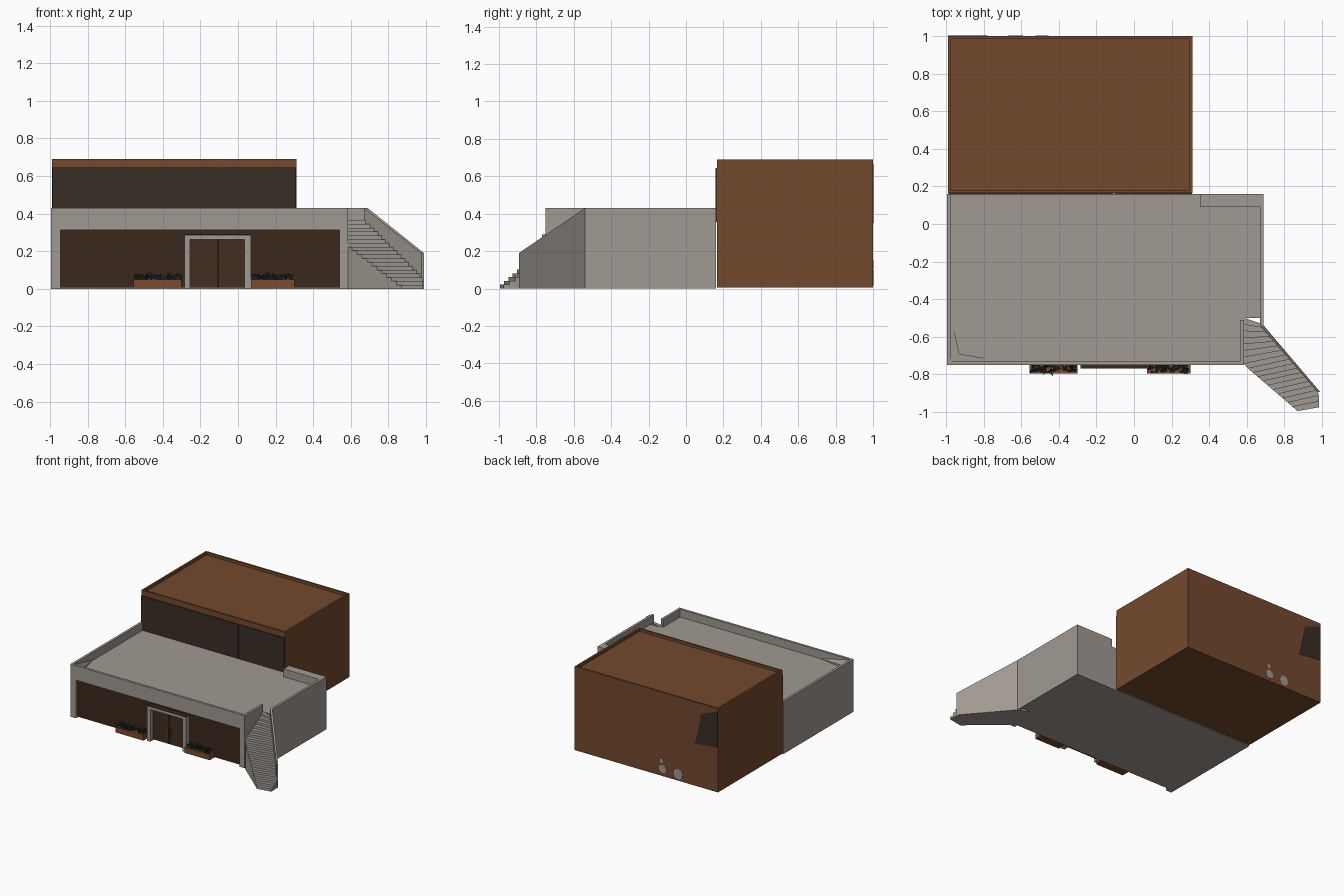
import bpy, bmesh, math, random
from mathutils import Matrix, Vector

if "Cube" in bpy.data.objects:
    bpy.data.objects.remove(bpy.data.objects["Cube"])

random.seed(4)


def material(name, rgb):
    m = bpy.data.materials.new(name)
    m.diffuse_color = (*rgb, 1)
    m.use_nodes = True
    m.node_tree.nodes["Principled BSDF"].inputs["Base Color"].default_value = m.diffuse_color
    return m


PLASTER = material("grey_plaster", (0.35, 0.32, 0.285))
RUST = material("rust_brown", (0.175, 0.066, 0.027))
GLASS = material("dark_glazing", (0.042, 0.026, 0.019))
PANEL = material("dark_wood", (0.042, 0.021, 0.012))
DOOR = material("door_wood", (0.055, 0.026, 0.014))
CLAY = material("planter_clay", (0.21, 0.068, 0.025))
LEAF = material("dull_leaf", (0.038, 0.045, 0.042))


def finish(name, bm, mat):
    bmesh.ops.recalc_face_normals(bm, faces=bm.faces)
    me = bpy.data.meshes.new(name)
    bm.to_mesh(me)
    bm.free()
    me.materials.append(mat)
    ob = bpy.data.objects.new(name, me)
    bpy.context.collection.objects.link(ob)
    return ob


def add_prism(bm, pts, z0, z1):
    """Footprint raised from z0 to z1 (one height or one per corner)."""
    tops = z1 if isinstance(z1, (list, tuple)) else [z1] * len(pts)
    low = [bm.verts.new((x, y, z0)) for x, y in pts]
    high = [bm.verts.new((x, y, z)) for (x, y), z in zip(pts, tops)]
    bm.faces.new(low[::-1])
    bm.faces.new(high)
    n = len(pts)
    for i in range(n):
        j = (i + 1) % n
        bm.faces.new((low[i], low[j], high[j], high[i]))


def prism(name, pts, z0, z1, mat):
    bm = bmesh.new()
    add_prism(bm, pts, z0, z1)
    return finish(name, bm, mat)


def rect(x0, x1, y0, y1):
    return [(x0, y0), (x1, y0), (x1, y1), (x0, y1)]


def boxes(name, items, mat):
    bm = bmesh.new()
    for x0, x1, y0, y1, z0, z1 in items:
        add_prism(bm, rect(x0, x1, y0, y1), z0, z1)
    return finish(name, bm, mat)


ROOF, TOP = 0.365, 0.43

# Low front building: walls with a shallow recess in the facade, and roof slab
back = [(0.69, -0.55), (0.69, 0.16), (-0.995, 0.16), (-0.995, -0.75)]
corner = [(0.585, -0.75), (0.585, -0.5), (0.67, -0.5)]
recess = [(-0.945, -0.75), (-0.945, -0.72), (0.54, -0.72), (0.54, -0.75)]
prism("front_building_walls", recess + corner + back, 0, 0.312, PLASTER)
prism("front_building_roof", corner + back, 0.312, ROOF, PLASTER)

# Parapet with an opening at the stair head
boxes("roof_parapet", [
    (-0.995, 0.585, -0.75, -0.73, ROOF, TOP),
    (-0.995, -0.975, -0.73, 0.16, ROOF, TOP),
    (0.565, 0.585, -0.73, -0.51, ROOF, TOP),
    (0.67, 0.69, -0.54, 0.09, ROOF, TOP),
    (0.35, 0.69, 0.09, 0.16, ROOF, TOP),
], PLASTER)

# Sloping fill in the front left corner of the roof
prism("roof_corner_fill", [(-0.975, -0.73), (-0.70, -0.73), (-0.93, -0.69), (-0.975, -0.48)],
      ROOF - 0.005, [0.425, ROOF, 0.385, ROOF], PLASTER)

# Facade panelling
boxes("facade_panel", [(-0.945, 0.54, -0.728, -0.72, 0.008, 0.312)], PANEL)

# Door surround, cap, leaves and handles
boxes("door_surround", [
    (-0.285, -0.255, -0.77, -0.722, 0, 0.285),
    (0.035, 0.07, -0.77, -0.722, 0, 0.285),
    (-0.255, 0.035, -0.77, -0.722, 0.263, 0.285),
], PLASTER)
boxes("door_surround_cap", [(-0.285, 0.07, -0.77, -0.722, 0.285, 0.289)], PANEL)
boxes("door_leaves", [(-0.255, -0.108, -0.738, -0.726, 0.008, 0.263),
                      (-0.104, 0.035, -0.738, -0.726, 0.008, 0.263)], DOOR)
boxes("door_handles", [(x, x + 0.01, -0.746, -0.737, 0.065, 0.145)
                       for x in (-0.122, -0.1)], RUST)

# Planters with spiky foliage
for side, x0, x1 in (("left", -0.555, -0.3), ("right", 0.07, 0.3)):
    prism(side + "_planter", rect(x0, x1, -0.795, -0.728), 0.006, 0.05, CLAY)
    bm = bmesh.new()
    for i in range(90):
        base = Vector((random.uniform(x0 + 0.01, x1 - 0.01), random.uniform(-0.785, -0.735), 0.045))
        lean = Vector((random.uniform(-0.6, 0.6), random.uniform(-0.8, 0.3), 1))
        length = random.uniform(0.025, 0.045)
        turn = lean.to_track_quat('Z', 'Y').to_matrix().to_4x4()
        place = Matrix.Translation(base) @ turn @ Matrix.Translation((0, 0, length / 2))
        bmesh.ops.create_cone(bm, cap_ends=True, segments=4, radius1=0.008,
                              radius2=0.001, depth=length, matrix=place)
    finish(side + "_planter_foliage", bm, LEAF)


# Outside stair: treads fan between a left and a right edge path
def along(path, t):
    pts = [Vector(p) for p in path]
    lens = [(b - a).length for a, b in zip(pts, pts[1:])]
    d = t * sum(lens)
    for a, b, l in zip(pts, pts[1:], lens):
        if d <= l + 1e-6:
            return tuple(a.lerp(b, d / l))
        d -= l
    return tuple(pts[-1])


left_edge = [(0.585, -0.5), (0.585, -0.75), (0.87, -0.995)]
right_edge = [(0.675, -0.53), (0.982, -0.89), (0.985, -0.975)]
STEPS = 18
bm = bmesh.new()
for i in range(STEPS):
    a, b = i / STEPS, (i + 1) / STEPS
    quad = [along(left_edge, a), along(left_edge, b), along(right_edge, b), along(right_edge, a)]
    add_prism(bm, quad, 0, ROOF * (1 - i / STEPS))
finish("stair_steps", bm, PLASTER)

# Sloping stair side wall
prism("stair_side_wall", [(0.67, -0.54), (0.975, -0.893), (0.99, -0.893), (0.69, -0.54)],
      0, [TOP, 0.19, 0.19, TOP], PLASTER)

# Tall rear block with a sunken roof inside a thin rim
bm = bmesh.new()
add_prism(bm, rect(-0.99, 0.31, 0.165, 1.0), 0.005, 0.69)
bm.normal_update()
roof = max(bm.faces, key=lambda f: f.calc_center_median().z)
bmesh.ops.inset_region(bm, faces=[roof], thickness=0.022)
inner = bmesh.ops.extrude_discrete_faces(bm, faces=[roof])["faces"][0]
bmesh.ops.translate(bm, verts=inner.verts, vec=(0, 0, -0.022))
finish("rear_block", bm, RUST)

# Glazed front of the rear block, in two sheets with a narrow joint
boxes("rear_block_glazing", [(-0.988, -0.108, 0.157, 0.166, ROOF - 0.01, 0.645),
                             (-0.104, 0.308, 0.157, 0.166, ROOF - 0.01, 0.645)], GLASS)


# Thin stains on the back wall
def back_plate(name, pts, mat):
    bm = bmesh.new()
    f = bm.faces.new([bm.verts.new((x, 0.999, z)) for x, z in pts])
    ext = bmesh.ops.extrude_face_region(bm, geom=[f])["geom"]
    bmesh.ops.translate(bm, verts=[v for v in ext if isinstance(v, bmesh.types.BMVert)],
                        vec=(0, 0.003, 0))
    return finish(name, bm, mat)


back_plate("back_wall_dark_patch",
           [(-0.989, 0.37), (-0.78, 0.35), (-0.80, 0.42), (-0.84, 0.61), (-0.989, 0.665)], GLASS)
for i, (cx, cz, rx, rz) in enumerate([(-0.49, 0.065, 0.035, 0.035), (-0.48, 0.13, 0.015, 0.02),
                                      (-0.63, 0.06, 0.04, 0.045)]):
    ring = [(cx + rx * math.cos(k * math.pi / 4), cz + rz * math.sin(k * math.pi / 4))
            for k in range(8)]
    back_plate("back_wall_grey_patch_%d" % (i + 1), ring, PLASTER)
